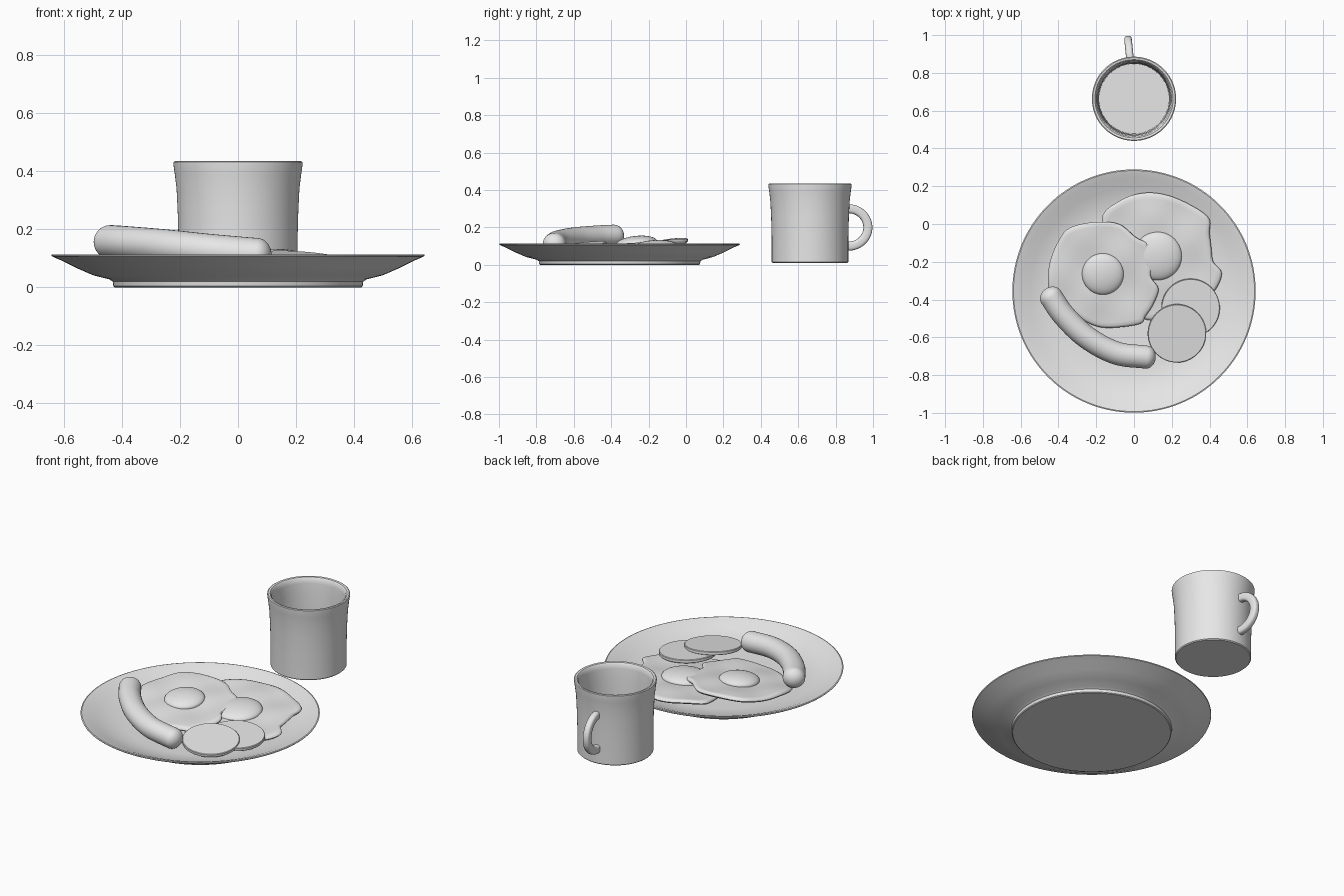
import bpy
import bmesh
from math import sin, cos, pi, tau, radians
from mathutils import Vector, Matrix

default_cube = bpy.data.objects.get("Cube")
if default_cube:
    bpy.data.objects.remove(default_cube, do_unlink=True)

# One plain colour for everything
grey = bpy.data.materials.new("light grey")
grey.use_nodes = True
grey.diffuse_color = (0.8, 0.8, 0.8, 1)
shader = next(n for n in grey.node_tree.nodes if n.type == "BSDF_PRINCIPLED")
shader.inputs["Base Color"].default_value = grey.diffuse_color


def finish(name, bm, angle=35):
    """Turn a bmesh into a named, smooth shaded object."""
    bmesh.ops.recalc_face_normals(bm, faces=bm.faces)
    mesh = bpy.data.meshes.new(name)
    bm.to_mesh(mesh)
    bm.free()
    mesh.materials.append(grey)
    obj = bpy.data.objects.new(name, mesh)
    bpy.context.collection.objects.link(obj)
    bpy.ops.object.select_all(action="DESELECT")
    obj.select_set(True)
    bpy.context.view_layer.objects.active = obj
    bpy.ops.object.shade_smooth_by_angle(angle=radians(angle))
    return obj


def bridge(bm, rings, close_start=True, close_end=True):
    """Skin a list of equally long closed rings of points."""
    loops = [[bm.verts.new(p) for p in ring] for ring in rings]
    count = len(loops[0])
    for low, high in zip(loops, loops[1:]):
        for i in range(count):
            j = (i + 1) % count
            bm.faces.new((low[i], low[j], high[j], high[i]))
    if close_start:
        bm.faces.new(loops[0])
    if close_end:
        bm.faces.new(loops[-1])


def lathe(name, profile, place, segments=96):
    """Revolve a (radius, height) profile about z, then place it."""
    bm = bmesh.new()
    bridge(bm, [[Vector((r * cos(tau * i / segments), r * sin(tau * i / segments), z))
                 for i in range(segments)] for r, z in profile])
    bm.transform(place)
    return finish(name, bm)


def smooth_path(points, steps, closed=False):
    """Catmull-Rom samples through a few control points."""
    pts = [Vector(p) for p in points]
    if closed:
        pts = [pts[-1]] + pts + pts[:2]
    else:
        pts = [pts[0] * 2 - pts[1]] + pts + [pts[-1] * 2 - pts[-2]]
    samples = []
    for a, b, c, d in zip(pts, pts[1:], pts[2:], pts[3:]):
        for s in range(steps):
            t = s / steps
            samples.append((b * 2 + (c - a) * t + (a * 2 - b * 5 + c * 4 - d) * t * t
                            + (b * 3 - a - c * 3 + d) * t ** 3) / 2)
    if not closed:
        samples.append(pts[-2])
    return samples


def sweep(name, path, depth, width, reference, power=1.0, cap=0.0, sides=32):
    """Sweep a rounded section along a path, with optional domed ends."""
    stations = [(p, 1.0) for p in path]
    start = (path[0] - path[1]).normalized()
    end = (path[-1] - path[-2]).normalized()
    if cap:
        for k in range(1, 9):
            a = k * pi / 17
            stations.insert(0, (path[0] + start * cap * sin(a), cos(a)))
            stations.append((path[-1] + end * cap * sin(a), cos(a)))
    rings = []
    for i, (p, scale) in enumerate(stations):
        before = stations[max(i - 1, 0)][0]
        after = stations[min(i + 1, len(stations) - 1)][0]
        side = (after - before).cross(reference).normalized()
        normal = side.cross(after - before).normalized()
        ring = []
        for k in range(sides):
            c, s = cos(tau * k / sides), sin(tau * k / sides)
            u = abs(c) ** power * (1 if c > 0 else -1)
            v = abs(s) ** power * (1 if s > 0 else -1)
            ring.append(p + side * u * depth * scale + normal * v * width * scale)
        rings.append(ring)
    bm = bmesh.new()
    bridge(bm, rings)
    return finish(name, bm)


def tilted(x, y, z, slope_x, slope_y):
    """Placement that leans a part by the given slopes."""
    up = Vector((-slope_x, -slope_y, 1))
    turn = Vector((0, 0, 1)).rotation_difference(up)
    return Matrix.Translation((x, y, z)) @ turn.to_matrix().to_4x4()


def fried_egg(name, outline, centre, height, slope, yolk_radius, yolk_height):
    """Wavy white with a rounded edge, and a domed yolk."""
    cx, cy = centre
    edge = smooth_path([(x, y, 0) for x, y in outline], 5, closed=True)
    middle = Vector((cx, cy, 0))

    def ring(scale, drop, wave):
        points = []
        for p in edge:
            q = middle + (p - middle) * scale
            ripple = wave * sin(17 * q.x + 3 * q.y) * cos(19 * q.y - 5 * q.x)
            q.z = height + slope * (q.y - cy) + ripple - drop
            points.append(q)
        return points

    wave = 0.005
    rings = [ring(s, 0.025, wave) for s in (0.05, 0.5, 0.95)]
    rings += [ring(0.98, 0.022, wave), ring(1, 0.014, wave), ring(0.99, 0.005, wave)]
    rings += [ring(s, 0, wave) for s in (0.96, 0.9, 0.8, 0.7, 0.6, 0.5, 0.4, 0.3, 0.2, 0.05)]
    bm = bmesh.new()
    bridge(bm, rings)
    finish(name + "_white", bm, 50)

    dome = [(yolk_radius * cos(a), yolk_height * sin(a))
            for a in (k * pi / 25 for k in range(13))]
    dome.insert(0, (yolk_radius, -0.015))
    lathe(name + "_yolk", dome, tilted(cx, cy, height, 0, slope), 64)


# Plate with a low foot and a raised rim
plate_profile = [(0.01, 0), (0.425, 0), (0.43, 0.004), (0.432, 0.02), (0.445, 0.028),
                 (0.5, 0.042), (0.56, 0.068), (0.61, 0.093), (0.642, 0.107),
                 (0.644, 0.112), (0.638, 0.114), (0.6, 0.102), (0.55, 0.08),
                 (0.49, 0.062), (0.44, 0.053), (0.4, 0.05), (0.01, 0.05)]
lathe("plate", plate_profile, Matrix.Translation((0, -0.355, 0)), 128)

# Mug: flared rim, slightly tapered hollow body
mug_profile = [(0.01, 0.01), (0.2, 0.01), (0.205, 0.015), (0.205, 0.15), (0.208, 0.26),
               (0.212, 0.34), (0.218, 0.39), (0.223, 0.425), (0.223, 0.432),
               (0.218, 0.435), (0.207, 0.433), (0.2, 0.425), (0.197, 0.4),
               (0.192, 0.34), (0.188, 0.2), (0.185, 0.04), (0.01, 0.04)]
mug_place = Matrix.Translation((0, 0.663, 0)) @ Matrix.Rotation(0.1, 4, "Z")
lathe("mug_body", mug_profile, mug_place)

# Mug handle: a half loop turned slightly with the mug
loop = [mug_place @ Vector((0, 0.207 + 0.104 * cos(a), 0.2 + 0.1 * sin(a)))
        for a in (radians(-93 + 6 * k) for k in range(32))]
sweep("mug_handle", loop, 0.024, 0.02, mug_place.to_3x3() @ Vector((1, 0, 0)), power=0.7)

# Two fried eggs, the front one overlapping the back one
back_outline = [(-.17, .01), (-.15, .07), (-.08, .12), (0, .155), (.11, .165), (.24, .13),
                (.39, .04), (.4, -.05), (.41, -.13), (.42, -.2), (.465, -.26), (.43, -.35),
                (.35, -.42), (.25, -.48), (.09, -.51), (.03, -.48), (-.05, -.4),
                (-.12, -.28), (-.15, -.15)]
front_outline = [(-.21, .01), (-.08, 0), (.01, -.07), (.075, -.11), (.095, -.21), (.09, -.28),
                 (.13, -.345), (.1, -.43), (.06, -.49), (.03, -.53), (-.13, -.55),
                 (-.23, -.53), (-.34, -.46), (-.42, -.4), (-.455, -.32), (-.445, -.2),
                 (-.4, -.09), (-.34, -.02)]
fried_egg("back_egg", back_outline, (0.125, -0.17), 0.092, 0.07, 0.128, 0.04)
fried_egg("front_egg", front_outline, (-0.165, -0.265), 0.117, 0.1, 0.11, 0.038)

# Two round meat slices leaning on each other
slice_profile = [(0.01, -0.02), (0.152, -0.02), (0.155, -0.017),
                 (0.155, -0.003), (0.152, 0), (0.01, 0)]
lathe("back_slice", slice_profile, tilted(0.3, -0.445, 0.1, -0.06, 0.05), 64)
lathe("front_slice", slice_profile, tilted(0.228, -0.58, 0.105, -0.08, 0.12), 64)

# Curved sausage, its left end propped on the front egg
sausage_path = smooth_path([(-.44, -.385, .157), (-.37, -.485, .152), (-.25, -.6, .142),
                            (-.095, -.683, .126), (.065, -.705, .112)], 8)
sweep("sausage", sausage_path, 0.061, 0.058, Vector((0, 0, 1)), cap=0.05)
